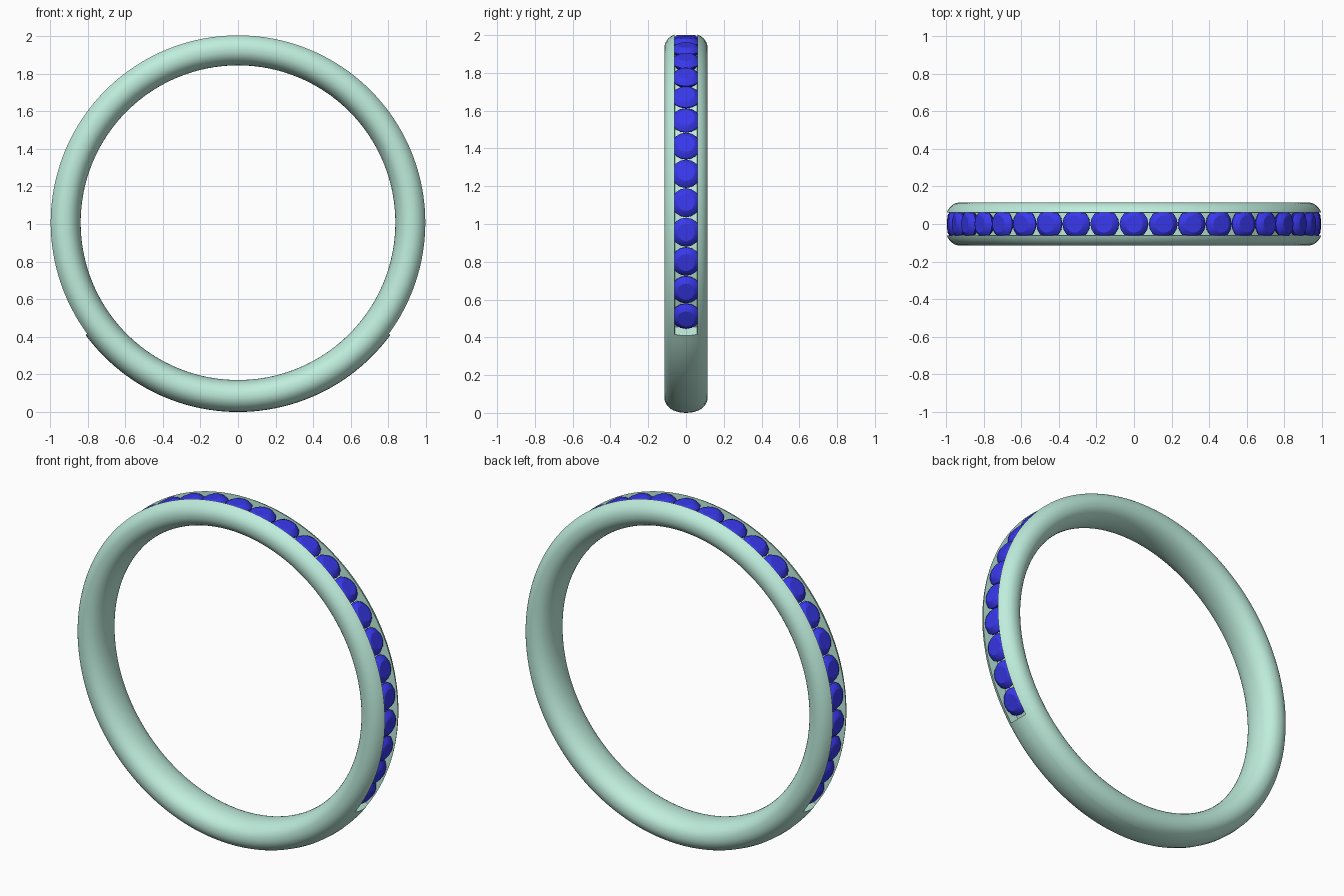
import bpy, bmesh, math
from mathutils import Matrix, Vector

if "Cube" in bpy.data.objects:
    bpy.data.objects.remove(bpy.data.objects["Cube"])

CZ = 1.007                      # ring centre height
R_MID, HALF_T, HALF_W = 0.922, 0.085, 0.115
GROOVE, FLOOR = 0.06, 0.935     # channel half width and floor radius
END = 126.3                     # channel half angle, measured from the top


def material(name, color):
    m = bpy.data.materials.new(name)
    m.diffuse_color = (*color, 1)
    m.use_nodes = True
    m.node_tree.nodes["Principled BSDF"].inputs["Base Color"].default_value = m.diffuse_color
    return m


def finish(bm, name, mat, angle):
    bmesh.ops.recalc_face_normals(bm, faces=bm.faces)
    me = bpy.data.meshes.new(name)
    bm.to_mesh(me)
    bm.free()
    me.materials.append(mat)
    ob = bpy.data.objects.new(name, me)
    bpy.context.collection.objects.link(ob)
    bpy.ops.object.select_all(action='DESELECT')
    ob.select_set(True)
    bpy.context.view_layer.objects.active = ob
    bpy.ops.object.shade_smooth_by_angle(angle=math.radians(angle))
    return ob


green = material("band_green", (0.52, 0.85, 0.72))
blue = material("stone_blue", (0.04, 0.04, 0.85))

EXP = 2.15


def crown(y):
    return R_MID + HALF_T * max(0, 1 - abs(y / HALF_W) ** EXP) ** (1 / EXP)


# Cross-section of the band, plain or with the channel cut in its crown
def profile(channel):
    side = [HALF_W * math.cos(math.radians(a)) for a in (0, 7, 14, 22, 30, 38, 46, 53)]
    outer = [(crown(y), y) for y in side]
    mid = [GROOVE, GROOVE - 0.0005, 0.03, 0, -0.03, -GROOVE + 0.0005, -GROOVE]
    for i, y in enumerate(mid):
        inside = channel and 0 < i < len(mid) - 1
        outer.append((FLOOR if inside else crown(y), y))
    outer += [(crown(y), -y) for y in reversed(side)]
    inner = []
    for k in range(1, 20):
        y = -HALF_W * math.cos(math.pi * k / 20)
        inner.append((2 * R_MID - crown(y), y))
    return outer + inner


# Band: sweep the section around, stepping at both channel ends
n1, n2 = 112, 48
stations = [(-END + 2 * END * i / n1, True) for i in range(n1 + 1)]
lo, hi = END + 0.1, 360 - END - 0.1
stations += [(lo + (hi - lo) * i / n2, False) for i in range(n2 + 1)]
bm = bmesh.new()
rows = []
for a, channel in stations:
    t = math.radians(a)
    rows.append([bm.verts.new((r * math.sin(t), y, CZ + r * math.cos(t)))
                 for r, y in profile(channel)])
for i, row in enumerate(rows):
    nxt = rows[(i + 1) % len(rows)]
    for j in range(len(row)):
        k = (j + 1) % len(row)
        bm.faces.new((row[j], row[k], nxt[k], nxt[j]))
finish(bm, "ring_band", green, 40)

# Stones: round cut gems with table, crown, girdle and pavilion
bm = bmesh.new()
SEG = 16
levels = [(0.993, 0.046), (0.984, 0.062), (0.966, 0.077), (0.96, 0.077), (0.885, 0.006)]
for s in range(-13, 14):
    rot = Matrix.Translation((0, 0, CZ)) @ Matrix.Rotation(math.radians(9.3 * s), 4, 'Y')
    loops = []
    for h, r in levels:
        loops.append([bm.verts.new(rot @ Vector((
            r * math.cos(2 * math.pi * i / SEG), r * math.sin(2 * math.pi * i / SEG), h)))
            for i in range(SEG)])
    for a, b in zip(loops, loops[1:]):
        for i in range(SEG):
            j = (i + 1) % SEG
            bm.faces.new((a[i], a[j], b[j], b[i]))
    bm.faces.new(loops[0])
    bm.faces.new(loops[-1][::-1])
finish(bm, "channel_stones", blue, 25)
